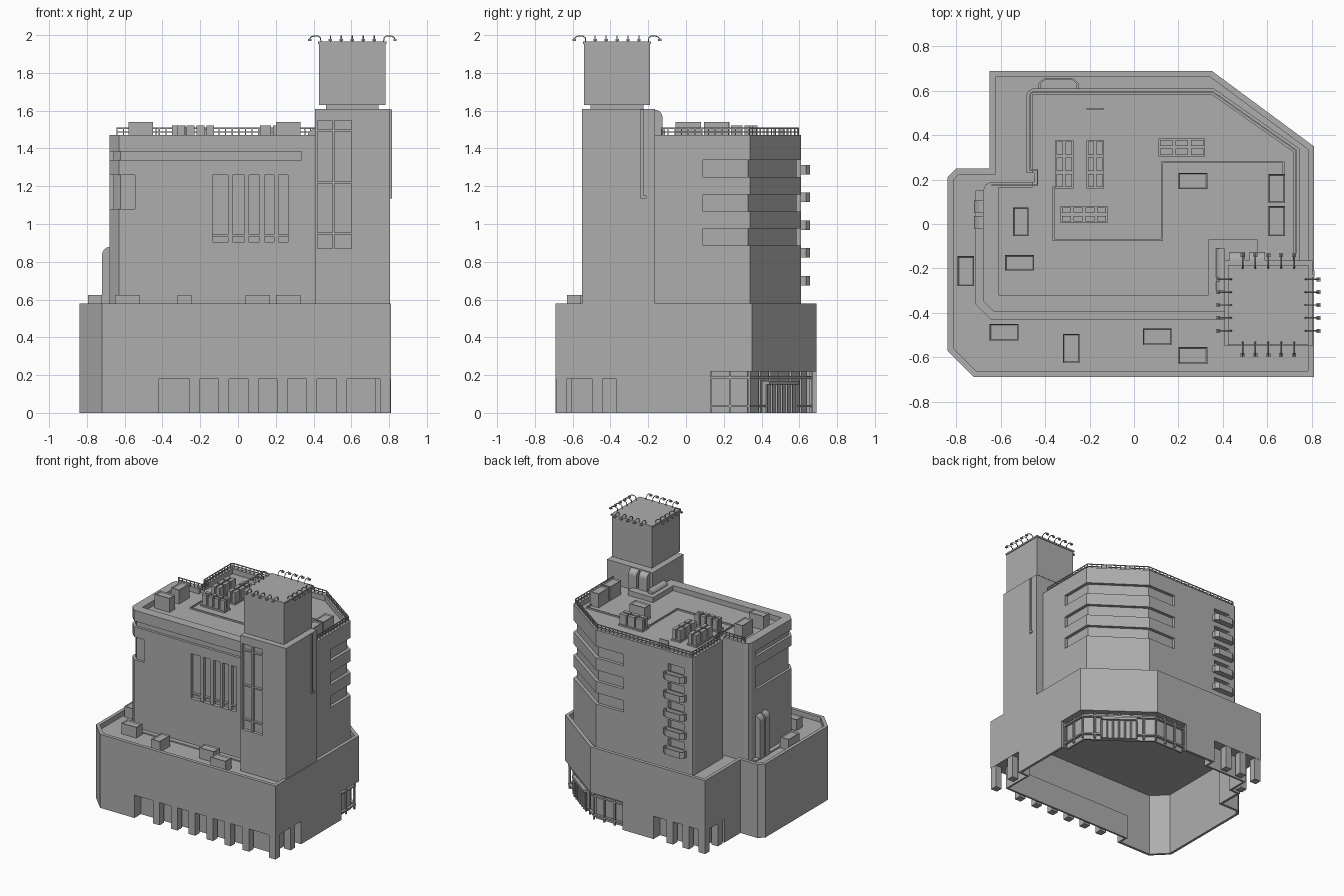
import bpy, bmesh
from mathutils import Vector

old = bpy.data.objects.get("Cube")
if old:
    bpy.data.objects.remove(old)

GREY = (0.42, 0.42, 0.42, 1)
mat = bpy.data.materials.new("concrete_grey")
mat.use_nodes = True
mat.diffuse_color = GREY
mat.node_tree.nodes["Principled BSDF"].inputs["Base Color"].default_value = GREY


# ---- helpers ----
def link(name, bm):
    me = bpy.data.meshes.new(name)
    bmesh.ops.recalc_face_normals(bm, faces=bm.faces)
    bm.to_mesh(me)
    bm.free()
    me.materials.append(mat)
    ob = bpy.data.objects.new(name, me)
    bpy.context.scene.collection.objects.link(ob)
    return ob


def prisms(name, parts, inset=0):
    """One object from vertical prisms given as (outline, bottom, top)."""
    bm = bmesh.new()
    tops = []
    for pts, z0, z1 in parts:
        base = bm.faces.new([bm.verts.new((p[0], p[1], z0)) for p in pts])
        out = bmesh.ops.extrude_face_region(bm, geom=[base], use_keep_orig=True)["geom"]
        bmesh.ops.translate(bm, vec=(0, 0, z1 - z0),
                            verts=[g for g in out if isinstance(g, bmesh.types.BMVert)])
        tops += [g for g in out if isinstance(g, bmesh.types.BMFace)]
    if inset:
        bmesh.ops.recalc_face_normals(bm, faces=bm.faces)
        bmesh.ops.inset_individual(bm, faces=tops, thickness=inset, depth=-inset)
    return link(name, bm)


def rect(x0, x1, y0, y1):
    return [(x0, y0), (x1, y0), (x1, y1), (x0, y1)]


def offset(pts, d, closed=True):
    """Move a counter-clockwise outline inwards by d."""
    pts = [Vector(p) for p in pts]
    n, res = len(pts), []
    for i, p in enumerate(pts):
        a, b = p - pts[i - 1], pts[(i + 1) % n] - p
        if not closed:
            a = b if i == 0 else a
            b = a if i == n - 1 else b
        a, b = a.normalized(), b.normalized()
        na, nb = Vector((-a.y, a.x)), Vector((-b.y, b.x))
        res.append(p + (na + nb) * d / (1 + na.dot(nb)))
    return res


def band(path, d0, d1):
    return offset(path, d0, False) + offset(path, d1, False)[::-1]


def posts(path, step, r, z0, z1):
    parts = []
    for a, b in zip(path, path[1:]):
        a, b = Vector(a), Vector(b)
        n = max(1, round((b - a).length / step))
        for i in range(n + 1):
            p = a.lerp(b, i / n)
            parts.append((rect(p.x - r, p.x + r, p.y - r, p.y + r), z0, z1))
    return parts


def cut(ob, parts):
    for part in parts:
        tool = prisms("cutter", [part])
        tool.hide_render = True
        mod = ob.modifiers.new("cut", "BOOLEAN")
        mod.object, mod.operation, mod.solver = tool, "DIFFERENCE", "EXACT"
        dg = bpy.context.evaluated_depsgraph_get()
        me = bpy.data.meshes.new_from_object(ob.evaluated_get(dg))
        ob.modifiers.clear()
        ob.data = me
        bpy.data.objects.remove(tool)


def duct(name, r, z0, z1, axis, side, radius):
    """Box whose outer top edge is rounded over."""
    ob = prisms(name, [(r, z0, z1)])
    bm = bmesh.new()
    bm.from_mesh(ob.data)
    lim = side * max(side * v.co[axis] for v in bm.verts)
    edges = [e for e in bm.edges if all(v.co.z > z1 - 1e-4 and abs(v.co[axis] - lim) < 1e-4
                                        for v in e.verts)]
    bmesh.ops.bevel(bm, geom=edges, offset=radius, segments=6, profile=0.5, affect="EDGES")
    bm.to_mesh(ob.data)
    bm.free()


# ---- podium: open shell with pillared recesses and corner entrance ----
FLOOR, PODIUM, ROOF, TOP = 0.54, 0.58, 1.43, 1.47
base = [(-.84, -.57), (-.72, -.69), (.81, -.69), (.81, .35), (.35, .69),
        (-.65, .69), (-.65, .25), (-.8, .25), (-.84, .21)]
entry = [(.81, .13), (.81, .35), (.35, .69), (.07, .69)]
bays = [(-.42, .9, -.8, -.61), (.73, .9, -.8, -.37), (-.8, -.2, .61, .8), (-.8, -.57, .45, .8)]
g = 0.015
core = prisms("core", [(offset(base, .02), -.1, .5)])
cut(core, [(rect(a - g, b + g, c - g, d + g), -.2, .18 + g) for a, b, c, d in bays])
cut(core, [(band(entry, -.05, .065), -.2, .235)])
podium = prisms("podium", [(base, 0, PODIUM)])
cut(podium, [(offset(base, .027), FLOOR, 1)])
mod = podium.modifiers.new("hollow", "BOOLEAN")
mod.object, mod.solver = core, "EXACT"
podium.data = bpy.data.meshes.new_from_object(
    podium.evaluated_get(bpy.context.evaluated_depsgraph_get()))
podium.modifiers.clear()
bpy.data.objects.remove(core)
cut(podium, [(rect(*b), -.2, .18) for b in bays] + [(band(entry, -.05, .05), -.2, .22)])

spots = [(x, -.66) for x in (-.23, -.075, .08, .235, .39, .55, .78)] + [(.78, -.47)]
spots += [(x, .66) for x in (-.62, -.48, -.34)] + [(-.62, .5)]
prisms("pillars", [(rect(x - .028, x + .028, y - .028, y + .028), 0, .185) for x, y in spots])

# Entrance glazing bars and door
line = offset(entry, .03, False)
c0, c1 = Vector(entry[1]), Vector(entry[2])
door = [c0.lerp(c1, .27), c0.lerp(c1, .73)]
prisms("entrance_frame", [(band(entry, .02, .04), a, b) for a, b in ((.18, .192), (.03, .042))]
       + posts(line, .085, .006, 0, .22))
prisms("entrance_door", [(band(door, .02, .05), 0, .15), (band(door, 0, .05), .15, .17)]
       + posts(offset(door, .018, False), .045, .005, 0, .15))

# ---- tower ----
plan = [(-.68, -.345), (-.63, -.395), (.745, -.395), (.745, .34), (.36, .61), (-.455, .61),
        (-.476, .601), (-.484, .58), (-.484, .23), (-.45, .23), (-.45, .19), (-.64, .19),
        (-.668, .178), (-.68, .15)]
well = [(-.61, -.32), (.336, -.32), (.336, -.07), (.556, -.07), (.556, -.165), (.717, -.165),
        (.717, .325), (.35, .583), (-.457, .583), (-.457, .165), (-.61, .165)]
tower = prisms("tower", [(plan, FLOOR - .01, TOP)])
ribbon = [(.745, .09), (.745, .34), (.36, .61), (.12, .61)]
corner = [(-.68, .1), (-.68, -.345), (-.63, -.395)]
levels = [.68 + .147 * i for i in range(5)]
cut(tower, [(well, ROOF, 2)])
cut(tower, [(band(ribbon, -.05, .025), z, z + .09) for z in (.885, 1.065, 1.25)])
cut(tower, [(band(corner + [(.335, -.395)], -.05, .02), 1.34, 1.385),
            (band(corner + [(-.545, -.395)], -.05, .02), 1.08, 1.26),
            (rect(-.135, .265, -.5, -.365), .905, 1.26)])
cut(tower, [(rect(-.41, -.27, .575, .7), z + .01, z + .105) for z in levels])
prisms("front_window_bars", [(rect(x - .012, x + .012, -.39, -.36), .905, 1.26)
                             for x in (-.04, .047, .127, .203)]
       + [(rect(-.135, .265, -.385, -.36), .935, .945)])
prisms("terrace_step", [(band([(-.68, .15)] + plan[:2] + [(.41, -.395)], -.035, .01),
                         FLOOR - .005, FLOOR + .01)])

# Balconies with hollow tops
tray = [(-.25, .6), (-.25, .635), (-.275, .657), (-.405, .657), (-.43, .635), (-.43, .6)]
for z in levels:
    balcony = prisms("balcony", [(tray, z - .005, z + .045)])
    cut(balcony, [(offset(tray, .008), z + .01, z + .2)])

# Roof railing
rail = offset([(.745, -.13)] + plan[3:12], .015, False)
prisms("roof_railing", [(band(rail, -.003, .003), z, z + .006) for z in (1.485, 1.504)]
       + posts(rail, .035, .003, TOP - .005, 1.51))

# ---- lift shaft and head ----
shaft = prisms("shaft", [(rect(.407, .805, -.55, -.165), FLOOR - .01, 1.61)])
cut(shaft, [(rect(.42, .6, -.7, -.525), .87, 1.547)])
prisms("shaft_window_bars", [(rect(.5, .512, -.545, -.52), .87, 1.547)]
       + [(rect(.42, .6, -.545, -.52), z, z + .01) for z in (.945, 1.215, 1.49)])
prisms("shaft_neck", [(rect(.465, .745, -.505, -.225), 1.6, 1.635)])
prisms("shaft_head", [(rect(.43, .78, -.54, -.19), 1.63, 1.952),
                      (rect(.424, .786, -.546, -.184), 1.952, 1.965)])
prisms("shaft_pipe", [(rect(.8, .814, -.24, -.226), 1.14, 1.605),
                      (rect(.8, .814, -.24, -.21), 1.135, 1.15)])
for x in (.43, .52):
    duct("shaft_duct", rect(x, x + .07, -.17, -.125), ROOF, 1.605, 1, 1, .04)
duct("side_duct", rect(.37, .41, -.3, -.11), ROOF, 1.5, 0, -1, .03)
for y in (-.02, .05):
    duct("wall_duct", rect(-.72, -.67, y, y + .055), FLOOR - .005, .88, 0, -1, .046)

# Curved lamps round the head
cu = bpy.data.curves.new("head_lamps", "CURVE")
cu.dimensions, cu.bevel_depth, cu.bevel_resolution = "3D", .0032, 1
centre, bulbs = Vector((.605, -.365)), []
for out in ((1, 0), (-1, 0), (0, 1), (0, -1)):
    out = Vector(out)
    side = Vector((-out.y, out.x))
    for i in range(-2, 3):
        root = centre + side * i * .058
        path = [(.165, 1.955), (.168, 1.985), (.18, 1.995), (.2, 1.9965), (.218, 1.99), (.228, 1.978)]
        sp = cu.splines.new("POLY")
        sp.points.add(len(path) - 1)
        for pt, (d, z) in zip(sp.points, path):
            pt.co = (*(root + out * d), z, 1)
        b = root + out * .226
        bulbs.append((rect(b.x - .009, b.x + .009, b.y - .009, b.y + .009), 1.97, 1.98))
cu.materials.append(mat)
lamps = bpy.data.objects.new("head_lamps", cu)
bpy.context.scene.collection.objects.link(lamps)
prisms("lamp_heads", bulbs)

# ---- rooftop and terrace equipment ----
prisms("roof_boxes", [(rect(*b), ROOF - .005, 1.54) for b in (
    (.2, .33, .157, .23), (.605, .68, .095, .225), (.605, .68, -.055, .08),
    (-.545, -.475, -.055, .075), (-.58, -.45, -.21, -.14))], inset=.008)
prisms("terrace_boxes", [(rect(*b), FLOOR - .005, .625) for b in (
    (-.795, -.72, -.28, -.145), (-.65, -.52, -.525, -.45), (-.32, -.245, -.625, -.495),
    (.04, .17, -.545, -.47), (.2, .33, -.63, -.555))], inset=.008)

units = []
for x0, x1, y0, y1, nx, ny in ((-.355, -.273, .16, .377, 2, 3), (-.213, -.135, .16, .377, 2, 3),
                               (.11, .32, .305, .385, 3, 2), (-.33, -.12, .005, .08, 4, 2)):
    dx, dy = (x1 - x0) / nx, (y1 - y0) / ny
    units.append((rect(x0, x1, y0, y1), ROOF - .005, ROOF + .012))
    for i in range(nx):
        for j in range(ny):
            x, y = x0 + i * dx, y0 + j * dy
            units.append((rect(x + .006, x + dx - .006, y + .006, y + dy - .006), ROOF, 1.522))
prisms("cooling_units", units)
run = [(-.363, .17), (-.363, -.072), (.126, -.072), (.126, .278), (.673, .278), (.673, .22)]
prisms("roof_pipe", [(band(run, -.004, .004), ROOF - .005, ROOF + .012)])
prisms("roof_panel", [(rect(-.213, -.135, .515, .523), ROOF - .005, 1.5)])
